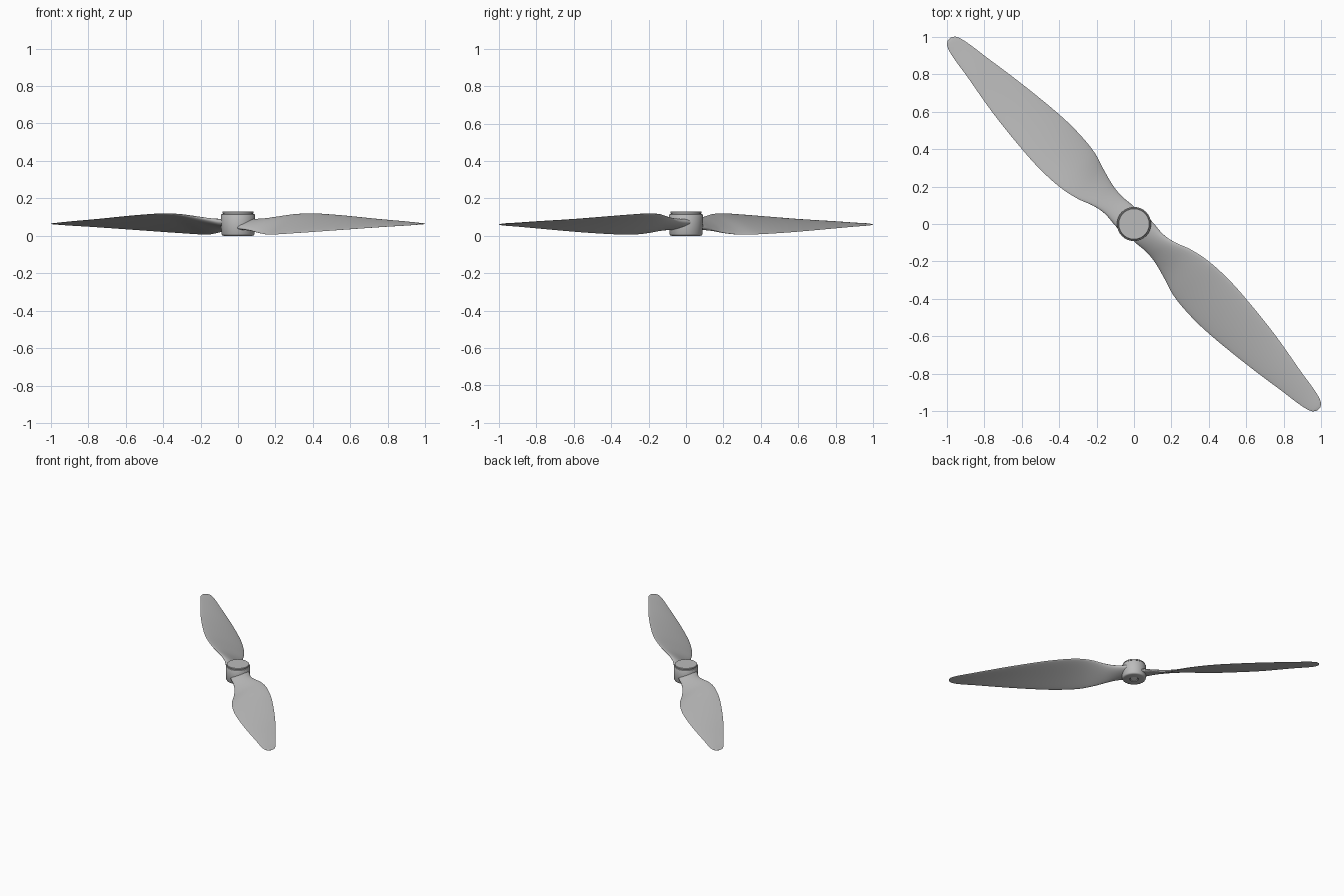
import bpy, bmesh, math
from mathutils import Matrix, Vector

if "Cube" in bpy.data.objects:
    bpy.data.objects.remove(bpy.data.objects["Cube"])


def material(name, c):
    m = bpy.data.materials.new(name)
    m.diffuse_color = (c, c, c, 1)
    m.use_nodes = True
    m.node_tree.nodes["Principled BSDF"].inputs["Base Color"].default_value = m.diffuse_color
    return m


GREY = material("grey plastic", 0.5)
LIGHT = material("light bore", 0.9)


def finish(name, bm, mat, angle=40):
    bmesh.ops.recalc_face_normals(bm, faces=bm.faces)
    me = bpy.data.meshes.new(name)
    bm.to_mesh(me)
    bm.free()
    me.materials.append(mat)
    ob = bpy.data.objects.new(name, me)
    bpy.context.collection.objects.link(ob)
    bpy.ops.object.select_all(action='DESELECT')
    ob.select_set(True)
    bpy.context.view_layer.objects.active = ob
    bpy.ops.object.shade_smooth_by_angle(angle=math.radians(angle))
    return ob


# Blade stations: radius, low edge offset, high edge offset, low z, high z, thickness
STATIONS = [
    (0.02, -0.068, 0.080, 0.045, 0.075, 0.060),
    (0.08, -0.065, 0.076, 0.040, 0.078, 0.056),
    (0.15, -0.059, 0.071, 0.029, 0.088, 0.044),
    (0.22, -0.065, 0.084, 0.016, 0.100, 0.034),
    (0.31, -0.088, 0.118, 0.007, 0.114, 0.026),
    (0.42, -0.121, 0.141, 0.008, 0.119, 0.022),
    (0.56, -0.134, 0.148, 0.014, 0.113, 0.020),
    (0.70, -0.131, 0.141, 0.021, 0.105, 0.018),
    (0.95, -0.106, 0.114, 0.035, 0.089, 0.014),
    (1.20, -0.071, 0.071, 0.049, 0.076, 0.010),
    (1.325, -0.053, 0.051, 0.055, 0.068, 0.008),
    (1.38, -0.035, 0.032, 0.059, 0.065, 0.006),
    (1.397, -0.013, 0.011, 0.061, 0.063, 0.003),
]


def smooth(p0, p1, p2, p3, t):
    """Cubic through p1 and p2, with slopes from the neighbouring stations."""
    out = []
    h = p2[0] - p1[0]
    for i in range(len(p1)):
        m1 = (p2[i] - p0[i]) / (p2[0] - p0[0]) * h
        m2 = (p3[i] - p1[i]) / (p3[0] - p1[0]) * h
        out.append((2*t**3 - 3*t*t + 1) * p1[i] + (t**3 - 2*t*t + t) * m1
                   + (3*t*t - 2*t**3) * p2[i] + (t**3 - t*t) * m2)
    return out


def blade(name, turn):
    bm = bmesh.new()
    rows = []
    last = len(STATIONS) - 1
    for k in range(last):
        quad = [STATIONS[min(max(k + d, 0), last)] for d in (-1, 0, 1, 2)]
        rows += [smooth(*quad, s / 5) for s in range(5)]
    rows.append(STATIONS[-1])
    rings, n = [], 28
    for u, v0, v1, z0, z1, th in rows:
        chord = Vector((0, v1 - v0, z1 - z0))
        up = Vector((0, -chord.z, chord.y)).normalized()
        camber = 0.02 * chord.length * min(1, max(0, (u - 0.15) / 0.2))
        ring = []
        for j in range(n):
            a = 2 * math.pi * j / n
            half = th / 2 * math.sin(a) * (0.85 + 0.15 * math.cos(a))
            p = Vector((u, v0, z0)) + chord * (1 + math.cos(a)) / 2
            ring.append(bm.verts.new(p + up * (half + camber * math.sin(a) ** 2)))
        rings.append(ring)
    for a, b in zip(rings, rings[1:]):
        for j in range(n):
            bm.faces.new((a[j], a[(j + 1) % n], b[(j + 1) % n], b[j]))
    bm.faces.new(rings[0])
    bm.faces.new(rings[-1])
    bm.transform(Matrix.Rotation(turn, 4, 'Z'))
    return finish(name, bm, GREY, 60)


def lathe(name, profile, mat, n=48):
    bm = bmesh.new()
    vs = [bm.verts.new((r, 0, z)) for r, z in profile]
    es = [bm.edges.new(e) for e in zip(vs, vs[1:])]
    bmesh.ops.spin(bm, geom=vs + es, axis=(0, 0, 1), cent=(0, 0, 0),
                   angle=2 * math.pi, steps=n, use_merge=True)
    bmesh.ops.remove_doubles(bm, verts=bm.verts, dist=1e-5)
    return finish(name, bm, mat)


# Two twisted blades on a diagonal
blade("front_blade", -math.pi / 4)
blade("rear_blade", 3 * math.pi / 4)

# Hub with rounded foot, shaft recess and a grooved cap
lathe("hub", [(0, 0.012), (0.03, 0.012), (0.03, 0.003), (0.033, 0), (0.078, 0), (0.085, 0.003),
              (0.089, 0.010), (0.091, 0.110), (0.088, 0.115), (0.080, 0.116),
              (0.080, 0.119), (0.084, 0.120), (0.084, 0.127), (0.081, 0.130),
              (0, 0.130)], GREY)

# Light shaft end inside the recess
lathe("shaft_end", [(0, 0.004), (0.027, 0.004), (0.027, 0.011), (0, 0.011)], LIGHT, 32)
